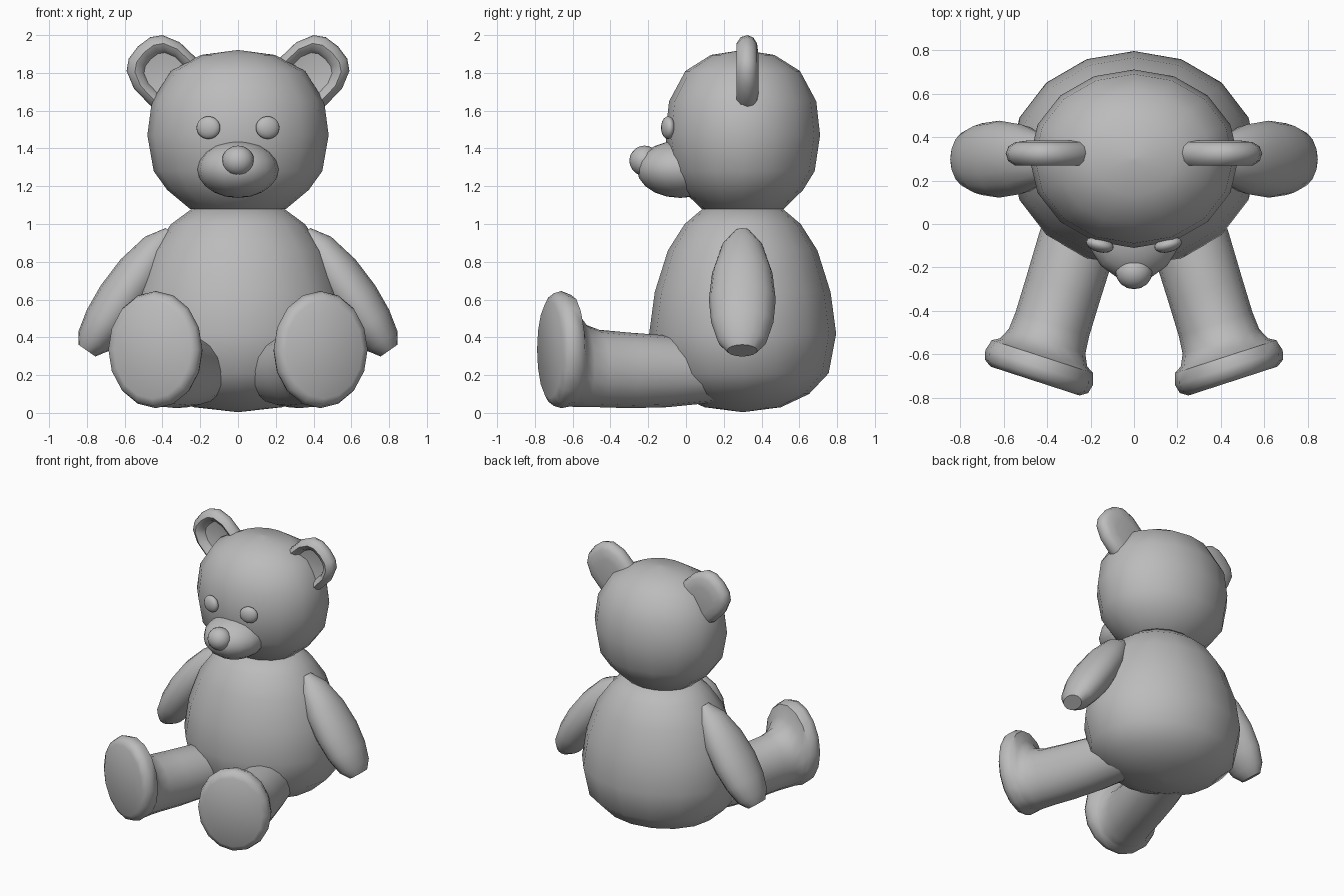
import bpy, bmesh, math
from mathutils import Vector

if "Cube" in bpy.data.objects:
    bpy.data.objects.remove(bpy.data.objects["Cube"], do_unlink=True)

grey = bpy.data.materials.new("plain_grey")
grey.use_nodes = True
grey.diffuse_color = (0.5, 0.5, 0.5, 1)
grey.node_tree.nodes["Principled BSDF"].inputs["Base Color"].default_value = (0.5, 0.5, 0.5, 1)


def finish(name, bm):
    """Turn a bmesh into a smooth-shaded, coloured object."""
    bmesh.ops.recalc_face_normals(bm, faces=bm.faces)
    mesh = bpy.data.meshes.new(name)
    bm.to_mesh(mesh)
    bm.free()
    mesh.materials.append(grey)
    obj = bpy.data.objects.new(name, mesh)
    bpy.context.collection.objects.link(obj)
    bpy.ops.object.select_all(action='DESELECT')
    obj.select_set(True)
    bpy.context.view_layer.objects.active = obj
    bpy.ops.object.shade_smooth_by_angle(angle=math.radians(50))
    return obj


def ring(center, a, b, sides=16):
    """Elliptical section spanned by the half-axes a and b."""
    turns = [math.tau * i / sides for i in range(sides)]
    return [Vector(center) + Vector(a) * math.cos(t) + Vector(b) * math.sin(t) for t in turns]


def loft(name, sections, mirror=1):
    """Skin a row of sections and cap both ends."""
    bm = bmesh.new()
    loops = [[bm.verts.new((p[0] * mirror, p[1], p[2])) for p in s] for s in sections]
    for low, high in zip(loops, loops[1:]):
        for i in range(len(low)):
            j = (i + 1) % len(low)
            bm.faces.new((low[i], low[j], high[j], high[i]))
    bm.faces.new(loops[0])
    bm.faces.new(loops[-1])
    return finish(name, bm)


def lathe(name, profile, rx, ry):
    """Upright oval form; profile holds (relative radius, height)."""
    return loft(name, [ring((0, 0.3, z), (rx * r, 0, 0), (0, ry * r, 0)) for r, z in profile])


def ball(name, location, radii, turn=0):
    bm = bmesh.new()
    bmesh.ops.create_uvsphere(bm, u_segments=16, v_segments=10, radius=1)
    obj = finish(name, bm)
    obj.location, obj.scale, obj.rotation_euler.z = location, radii, turn
    return obj


# Torso and head
lathe("body", [(0.02, 0.005), (0.41, 0.03), (0.71, 0.1), (0.92, 0.21), (1, 0.42), (0.94, 0.64),
               (0.8, 0.86), (0.62, 1.0), (0.43, 1.08)], 0.57, 0.495)
lathe("head", [(0.3, 1.05), (0.53, 1.08), (0.78, 1.18), (0.93, 1.28), (1, 1.47), (0.95, 1.65),
               (0.74, 1.81), (0.41, 1.895), (0.02, 1.92)], 0.48, 0.41)

# Face
ball("muzzle", (0, -0.03, 1.29), (0.215, 0.23, 0.152))
ball("nose", (0, -0.22, 1.335), (0.085, 0.08, 0.08))

# Half outline of an ear: (outward, sideways), and its layers: (scale, depth)
ear_half = [(0.226, 0), (0.215, 0.08), (0.177, 0.134), (0.085, 0.172), (-0.04, 0.175),
            (-0.12, 0.15), (-0.18, 0.08), (-0.19, 0)]
ear_outline = ear_half + [(u, -v) for u, v in ear_half[-2:0:-1]]
ear_layers = [(0.5, 0.385), (0.8, 0.376), (0.94, 0.357), (1, 0.325), (0.95, 0.29), (0.8, 0.268),
              (0.66, 0.285), (0.58, 0.32), (0.3, 0.33)]

# Arm sections: x, z, half thickness, half depth
arm_path = [(0.36, 0.96, 0.03, 0.04), (0.42, 0.88, 0.09, 0.11), (0.52, 0.74, 0.125, 0.16),
            (0.62, 0.6, 0.13, 0.177), (0.7, 0.48, 0.12, 0.165), (0.765, 0.38, 0.095, 0.13),
            (0.8, 0.33, 0.055, 0.08)]

# Leg sections, hip to sole: y, half width, centre height, half height
leg_path = [(0.15, 0.17, 0.215, 0.16), (-0.1, 0.18, 0.22, 0.19), (-0.3, 0.178, 0.225, 0.2),
            (-0.46, 0.178, 0.235, 0.205), (-0.54, 0.185, 0.25, 0.22), (-0.59, 0.21, 0.285, 0.255),
            (-0.61, 0.245, 0.33, 0.295), (-0.66, 0.26, 0.335, 0.31), (-0.7, 0.25, 0.335, 0.298),
            (-0.722, 0.215, 0.335, 0.26)]
splay = math.radians(18)
across = Vector((math.cos(splay), math.sin(splay), 0))

for side, m in (("left", 1), ("right", -1)):
    ball(side + "_eye", (0.157 * m, -0.095, 1.51), (0.065, 0.035, 0.06), 0.25 * m)

    # Cupped ear leaning outward
    k = math.sqrt(0.5)
    ear = [[(0.37 + k * s * (u - v), y, 1.78 + k * s * (u + v)) for u, v in ear_outline]
           for s, y in ear_layers]
    loft(side + "_ear", ear, m)

    # Hanging arm, each section square to the path
    arm = []
    for i, (x, z, thick, deep) in enumerate(arm_path):
        before, after = arm_path[max(i - 1, 0)], arm_path[min(i + 1, len(arm_path) - 1)]
        along = Vector((after[0] - before[0], 0, after[1] - before[1])).normalized()
        normal = Vector((-along.z, 0, along.x))
        arm.append(ring((x, 0.298, z), normal * thick, (0, deep, 0)))
    loft(side + "_arm", arm, m)

    # Splayed leg flaring into a flat-soled foot
    leg = [ring((0.235 - 0.305 * y, y, z), across * wide, (0, 0, tall))
           for y, wide, z, tall in leg_path]
    loft(side + "_leg", leg, m)
